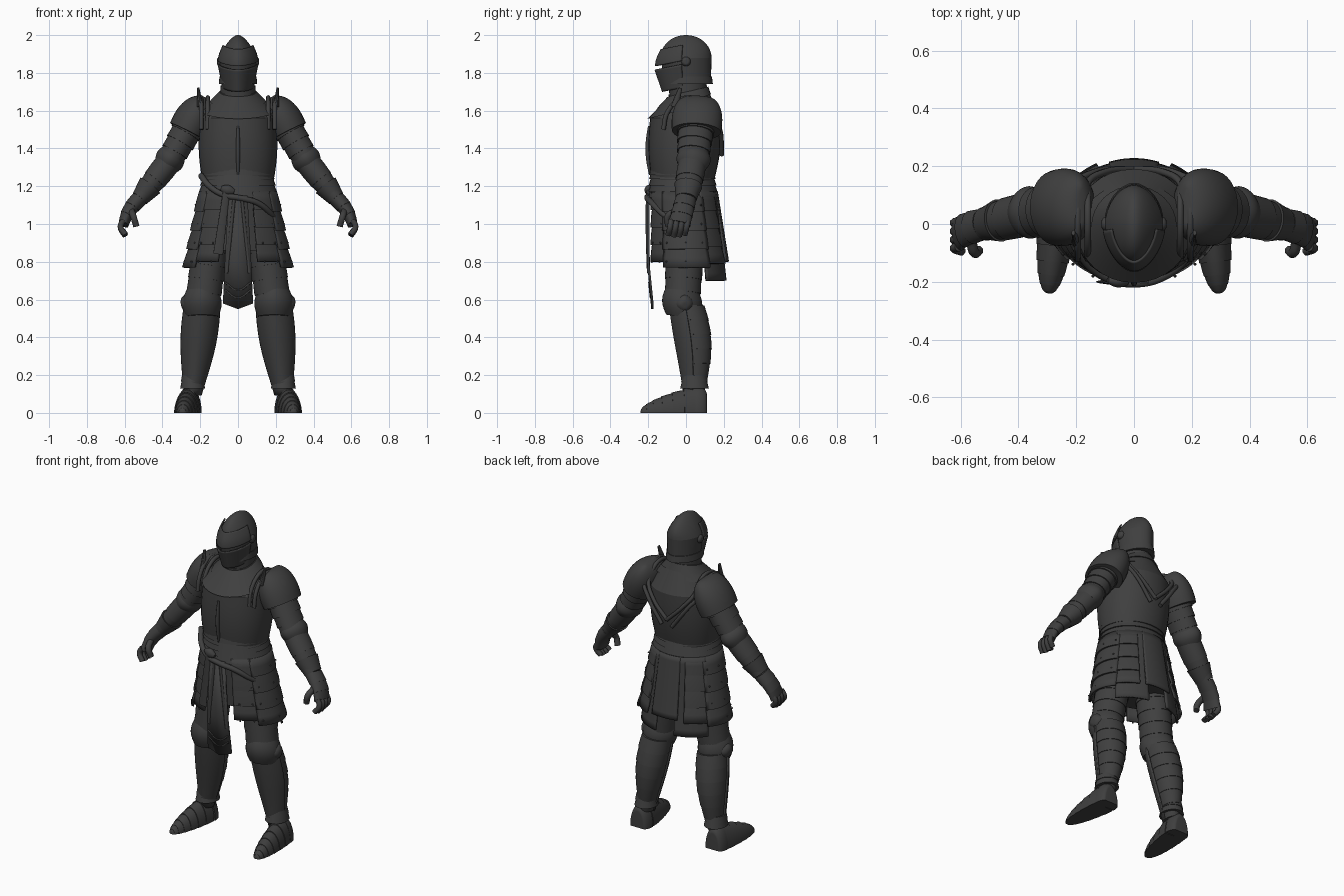
import bpy, bmesh, math
from mathutils import Vector

if "Cube" in bpy.data.objects:
    bpy.data.objects.remove(bpy.data.objects["Cube"])

grey = 0.05
steel = bpy.data.materials.new("dark_steel")
steel.use_nodes = True
steel.diffuse_color = (grey, grey, grey, 1)
steel.node_tree.nodes["Principled BSDF"].inputs["Base Color"].default_value = (grey, grey, grey, 1)

SIDEWAYS, DEPTHWAYS = Vector((1, 0, 0)), Vector((0, 1, 0))
FULL = (0, 360)


def at(x, y, z):
    return Vector((x, y, z))


def middle(z, y=0):
    return Vector((0, y, z))


def finish(name, bm, mirror=False, thick=0):
    """Turn a bmesh into a shaded object with the shared material."""
    bmesh.ops.recalc_face_normals(bm, faces=bm.faces[:])
    mesh = bpy.data.meshes.new(name)
    bm.to_mesh(mesh)
    bm.free()
    mesh.materials.append(steel)
    ob = bpy.data.objects.new(name, mesh)
    bpy.context.collection.objects.link(ob)
    if thick:
        shell = ob.modifiers.new("thickness", 'SOLIDIFY')
        shell.thickness = thick
        shell.offset = 0
    if mirror:
        ob.modifiers.new("mirror", 'MIRROR')
    bpy.ops.object.select_all(action='DESELECT')
    ob.select_set(True)
    bpy.context.view_layer.objects.active = ob
    bpy.ops.object.shade_smooth_by_angle(angle=math.radians(32))


def loft(name, start, end, wide, deep, bulge=0, bow=None, dome=False, ogive=False, lames=0,
         flare=.02, tilt=None, facing=DEPTHWAYS, keel=1, arc=FULL, thick=0, mirror=False, sides=32):
    """Elliptic skin from start to end. Lames gives stepped plates, dome a rounded end,
    ogive a pointed width, tilt a level section, arc with thick an open curved sheet."""
    axis = (end - start).normalized()
    if tilt is None:
        v_dir = (facing - axis * axis.dot(facing)).normalized()
        u_dir = v_dir.cross(axis)
    else:
        u_dir, v_dir = SIDEWAYS, DEPTHWAYS + Vector((0, 0, tilt))
    if lames:
        stations = [((i + part) / lames, 1 + flare * (2 * part - 1))
                    for i in range(lames) for part in (0, .5, 1)]
    else:
        stations = [(i / 12, 1) for i in range(13)]
    span = sides if arc == FULL else sides - 1
    turns = [math.radians(arc[0] + (arc[1] - arc[0]) * i / span) for i in range(sides)]

    bm = bmesh.new()
    rows = []
    for t, scale in stations:
        along, mix = t, t
        if dome:
            along, mix = math.sin(t * math.pi / 2), 1 - math.cos(t * math.pi / 2)
        wide_mix = (along + mix) / 2 if ogive else mix
        swell = scale * (1 + bulge * math.sin(math.pi * t))
        a = swell * (wide[0] + (wide[1] - wide[0]) * wide_mix)
        b = swell * (deep[0] + (deep[1] - deep[0]) * mix)
        center = start.lerp(end, along)
        if bow:
            center += bow * math.sin(math.pi * t)
        row = []
        for turn in turns:
            c, s = math.cos(turn), math.sin(turn)
            c, s = math.copysign(abs(c) ** keel, c), math.copysign(abs(s) ** keel, s)
            row.append(bm.verts.new(center + u_dir * a * c + v_dir * b * s))
        rows.append(row)
    for upper, lower in zip(rows, rows[1:]):
        for j in range(sides - 1 if thick else sides):
            k = (j + 1) % sides
            bm.faces.new((upper[j], upper[k], lower[k], lower[j]))
    if not thick:
        bm.faces.new(rows[0])
        bm.faces.new(rows[-1])
    finish(name, bm, mirror, thick)


def strap(name, points, radius, mirror=False):
    """Round cord through the points."""
    curve = bpy.data.curves.new(name, 'CURVE')
    curve.dimensions = '3D'
    curve.bevel_depth = radius
    curve.bevel_resolution = 2
    curve.resolution_u = 6
    curve.use_fill_caps = True
    for flip in (1, -1) if mirror else (1,):
        spline = curve.splines.new('BEZIER')
        spline.bezier_points.add(len(points) - 1)
        for knot, p in zip(spline.bezier_points, points):
            knot.co = (p.x * flip, p.y, p.z)
            knot.handle_left_type = knot.handle_right_type = 'AUTO'
    curve.materials.append(steel)
    bpy.context.collection.objects.link(bpy.data.objects.new(name, curve))


# Torso and collar
waist, chest, nape = middle(1.16, -.02), middle(1.56), middle(1.72, .03)
loft("breastplate", waist, chest, wide=(.175, .2), deep=(.15, .19), bulge=.1, tilt=0, keel=.95)
loft("upper_chest", chest, nape, wide=(.2, .08), deep=(.19, .08), tilt=0, keel=.95)
loft("neck_guard", middle(1.64, .01), middle(1.78, .01), wide=(.1, .085), deep=(.1, .1), lames=3, tilt=0)
loft("collar_plate", middle(1.7, .01), middle(1.6, -.03), wide=(.1, .19), deep=(.11, .17), lames=2, tilt=.25)
loft("chest_ridge", middle(1.26, -.188), middle(1.52, -.193), wide=(.006, .006), deep=(.008, .008),
     bulge=.8, bow=middle(0, -.01))
loft("waist_rim", middle(1.3, -.02), middle(1.26, -.02), wide=(.19, .19), deep=(.172, .172), lames=1, tilt=0)

# Helmet: ridged skull, slit visor, hinges
brow = middle(1.88)
loft("helmet_sides", middle(1.74, .01), brow, wide=(.093, .1), deep=(.122, .135), tilt=0, keel=1.1)
loft("helmet_crown", brow, middle(2), wide=(.1, .002), deep=(.135, .002), dome=True, ogive=True,
     tilt=0, keel=1.1)
loft("helmet_rim", middle(1.78, .01), middle(1.74, .01), wide=(.1, .1), deep=(.13, .13), lames=1,
     tilt=0, keel=1.1)
visor = dict(tilt=.2, keel=1.15, arc=(-170, -10), thick=.008)
loft("visor_lower", middle(1.725), middle(1.85), wide=(.08, .106), deep=(.123, .163), **visor)
loft("visor_upper", middle(1.868), middle(1.95), wide=(.106, .078), deep=(.16, .13), bulge=.05, **visor)
loft("visor_hinge", at(.09, 0, 1.86), at(.112, 0, 1.86), wide=(.026, .01), deep=(.026, .01),
     dome=True, mirror=True, sides=16)

# Belt and sash wound round the waist
loft("waist_belt", middle(1.27, -.02), middle(1.14, -.015), wide=(.185, .208), deep=(.17, .182),
     lames=4, tilt=0)
wind = [math.radians(200 + 25 * i) for i in range(7)]
strap("sash", [at(.21 * math.cos(w), .19 * math.sin(w) - .015, 1.28 - .03 * w + .1 * math.cos(w) ** 3 * -1)
               for w in wind], .016)
loft("sash_knot", at(-.09, -.195, 1.19), at(-.02, -.2, 1.17), wide=(.012, .012), deep=(.01, .01), bulge=1.2)
loft("hanging_ribbon", at(-.06, -.205, 1.18), at(-.105, -.2, .84), wide=(.018, .026), deep=(.008, .006))

# Skirt of hanging plates and cloth panels
loft("under_skirt", middle(1.18, -.01), middle(.86, .01), wide=(.18, .225), deep=(.155, .165), tilt=0)
for name, hem, wide, deep, arc, lames in (
        ("front_tasset", .8, .27, .205, (-68, -36), 4),
        ("hip_tasset", .77, .285, .205, (-38, 34), 4),
        ("rear_tasset", .79, .265, .217, (30, 62), 4),
        ("rear_cloth", .7, .26, .205, (28, 76), 0),
        ("rear_middle_cloth", .8, .25, .212, (70, 110), 0)):
    mirror = arc[0] + arc[1] != 180
    loft(name, middle(1.17, -.015), middle(hem, .01), wide=(.205, wide), deep=(.178, deep), lames=lames,
         tilt=0, arc=arc, thick=.012, mirror=mirror, sides=14)

# Rivets in rows along the hip plates
bm = bmesh.new()
for row in range(4):
    for turn in (-60, -42, -30, 0, 25):
        w, drop = math.radians(turn), (row + .7) / 4
        spot = at((.21 + .08 * drop) * math.cos(w), (.185 + .025 * drop) * math.sin(w), 1.17 - .4 * drop)
        ball = bmesh.ops.create_icosphere(bm, subdivisions=1, radius=.006)
        bmesh.ops.translate(bm, verts=ball["verts"], vec=spot)
finish("tasset_rivets", bm, mirror=True)


# Front cloth, pointed at the hem and leaning in below the hips
def on_cloth(x, z, lift=0):
    return at(x, -.2 - lift + .1 * max(0, .8 - z), z)


edge = [(.05, 1.15), (.07, .8), (.08, .58)]
bm = bmesh.new()
rows = [[bm.verts.new(on_cloth(x * side, z)) for side in (-1, 0, 1)] for x, z in edge]
for upper, lower in zip(rows, rows[1:]):
    for j in range(2):
        bm.faces.new((upper[j], upper[j + 1], lower[j + 1], lower[j]))
rows[-1][1].co.z -= .03
finish("front_cloth", bm, thick=.012)
for level in (.66, .7):
    strap("cloth_trim", [on_cloth(x, level - .05 + abs(x) * .6, .006) for x in (-.07, 0, .07)], .005)
strap("cloth_fold", [on_cloth(.02 + .02 * i, 1.14 - .2 * i, .004) for i in range(3)], .009, mirror=True)

# Harness straps over the shoulders, meeting in a V on the back
for shift in (0, .035):
    arch = [math.pi * i / 6 for i in range(6)]
    path = [at(.16 + shift, .02 - .14 * math.cos(w), 1.5 + .17 * math.sin(w)) for w in arch]
    path += [at(.1 + shift, .18, 1.5), at(shift, .19, 1.4 - shift)]
    strap("shoulder_strap", path, .012, mirror=True)
loft("shoulder_buckle", at(.2, -.06, 1.62), at(.21, -.03, 1.72), wide=(.016, .006), deep=(.022, .01),
     mirror=True, sides=12)

# Arms
elbow, wrist, knuckles = at(.365, .035, 1.33), at(.52, 0, 1.135), at(.606, -.035, 1)
loft("shoulder_plate", at(.27, .055, 1.49), at(.18, .065, 1.67), wide=(.1, .01), deep=(.13, .06),
     bulge=.1, dome=True, mirror=True)
loft("upper_arm_plates", at(.25, .055, 1.53), elbow, wide=(.085, .066), deep=(.1, .08),
     lames=4, flare=.04, mirror=True)
loft("elbow_guard", elbow + at(-.035, .01, .055), elbow + at(.025, 0, -.03), wide=(.06, .06),
     deep=(.07, .07), bulge=.3, keel=1.1, mirror=True)
loft("forearm_guard", elbow, wrist, wide=(.068, .045), deep=(.075, .056), bulge=.1, lames=2, mirror=True)
loft("gauntlet_cuff", elbow.lerp(wrist, .65), wrist, wide=(.066, .046), deep=(.074, .054), mirror=True)
loft("gauntlet_hand", wrist, knuckles, wide=(.046, .028), deep=(.056, .058), bow=at(.015, 0, 0),
     lames=3, flare=.03, mirror=True)
for i in range(4):
    root = knuckles + at(0, .043 - .029 * i, .02)
    curl = .01 * math.sin(i)
    strap("finger", [root, root + at(.016, -.005, -.035), root + at(-.01, -.015, -.075 - curl)], .016, mirror=True)
thumb = wrist.lerp(knuckles, .5) + at(0, -.04, 0)
strap("thumb", [thumb, thumb + at(-.01, -.04, -.03), thumb + at(-.025, -.035, -.08)], .018, mirror=True)

# Legs
hip, knee, ankle = at(.13, 0, 1), at(.19, -.02, .56), at(.24, .045, .1)
shin = knee + at(0, .03, 0)
loft("thigh_plates", hip, knee, wide=(.1, .09), deep=(.11, .09), lames=6, mirror=True)
loft("knee_guard", knee + at(0, 0, .13), knee - at(0, 0, .05), wide=(.06, .085), deep=(.065, .085),
     bulge=.4, tilt=-.12, keel=1.1, mirror=True)
loft("knee_wing", knee + at(.07, .01, .02), knee + at(.11, .015, .01), wide=(.05, .01), deep=(.05, .01),
     dome=True, keel=1.2, mirror=True, sides=16)
loft("greave", shin, ankle, wide=(.09, .04), deep=(.09, .05), bulge=.25, bow=at(0, .02, 0),
     lames=6, mirror=True)
loft("shin_plate", shin, ankle, wide=(.094, .044), deep=(.094, .054), bulge=.25, bow=at(0, .018, 0),
     keel=1.1, arc=(-170, -10), thick=.01, mirror=True)
loft("ankle_cuff", ankle + at(0, 0, .1), ankle + at(0, 0, .03), wide=(.058, .064), deep=(.064, .074),
     lames=2, flare=.03, tilt=0, mirror=True)

# Shoes: flat sole, stepped plates to a pointed toe, short rounded heel
instep = at(.26, .05, 0)
loft("shoe_toe", instep, at(.295, -.24, 0), wide=(.14, .01), deep=(.068, .006), dome=True, ogive=True,
     lames=7, flare=.025, facing=SIDEWAYS, arc=(90, 270), mirror=True)
loft("shoe_heel", instep, instep + at(0, .06, 0), wide=(.14, .1), deep=(.068, .04), dome=True,
     facing=SIDEWAYS, arc=(-90, 90), mirror=True)
